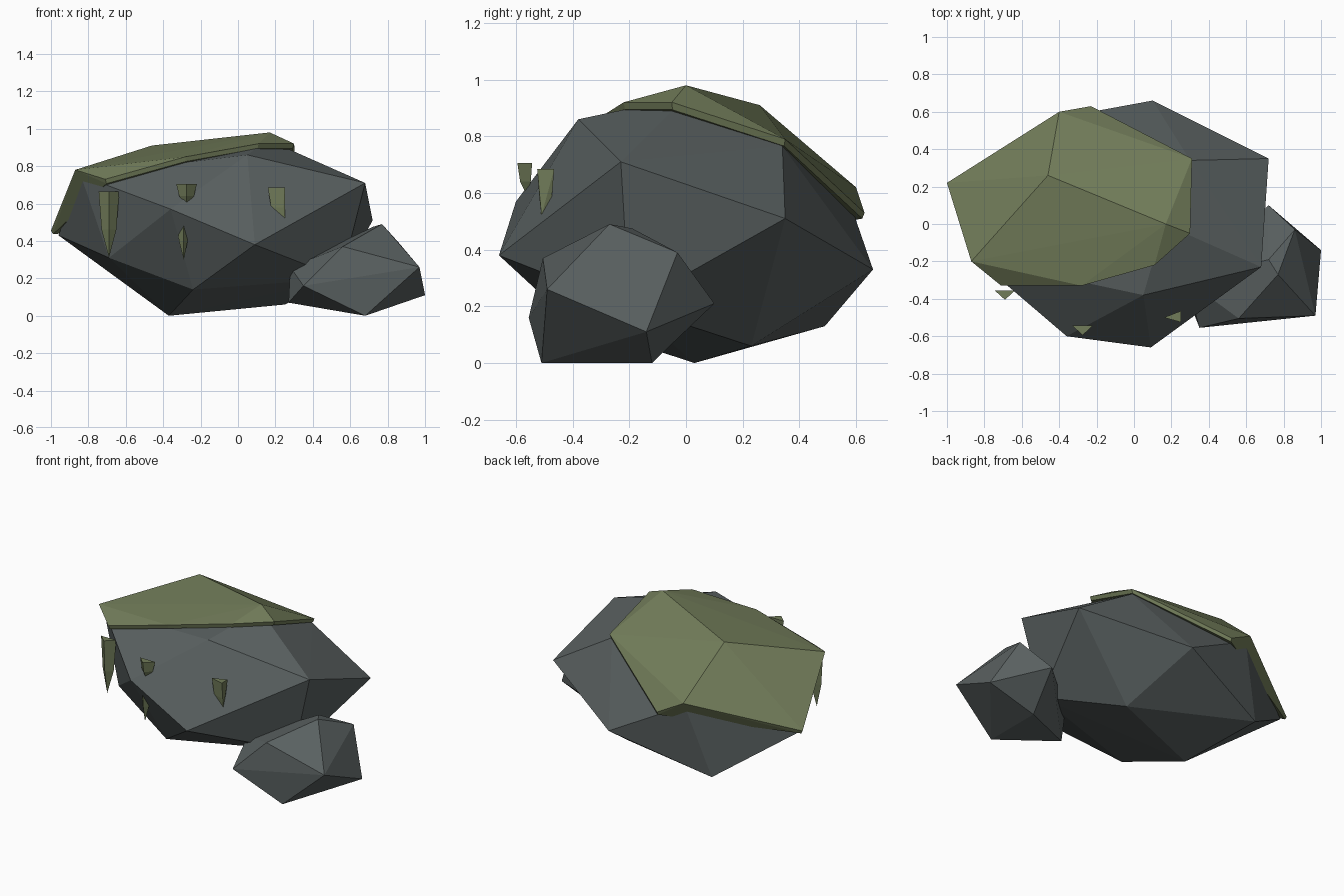
import bpy, bmesh
from mathutils import Vector


def material(name, color):
    m = bpy.data.materials.new(name)
    m.diffuse_color = (*color, 1)
    return m


STONE = material("stone", (0.10, 0.117, 0.117))
MOSS = material("moss", (0.165, 0.20, 0.10))


def hull(name, points, mat):
    """Faceted convex solid wrapped around a few corner points."""
    bm = bmesh.new()
    for p in points:
        bm.verts.new(p)
    res = bmesh.ops.convex_hull(bm, input=bm.verts[:])
    loose = [v for v in bm.verts if not v.link_faces]
    bmesh.ops.delete(bm, geom=loose, context='VERTS')
    bmesh.ops.recalc_face_normals(bm, faces=bm.faces[:])
    me = bpy.data.meshes.new(name)
    bm.to_mesh(me)
    bm.free()
    me.materials.append(mat)
    ob = bpy.data.objects.new(name, me)
    bpy.context.collection.objects.link(ob)
    return ob


# Large boulder
hull("large_rock", [
    (0.09, -0.66, 0.38), (-0.36, -0.60, 0.57), (0.68, -0.23, 0.71),
    (0.05, -0.38, 0.86), (0.72, 0.35, 0.51), (0.10, 0.66, 0.33),
    (0.30, 0.34, 0.765), (0.16, 0.00, 0.94), (-0.45, 0.25, 0.87),
    (-0.84, -0.19, 0.75), (-0.96, 0.21, 0.43), (-0.39, 0.57, 0.59),
    (-0.69, -0.25, 0.31), (-0.24, -0.40, 0.14), (-0.37, 0.03, 0.0),
    (0.25, 0.23, 0.06), (-0.53, 0.49, 0.13), (0.55, -0.20, 0.20),
], STONE)

# Small boulder leaning on it
hull("small_rock", [
    (0.77, -0.27, 0.49), (0.97, -0.49, 0.26), (1.0, -0.14, 0.11),
    (0.86, -0.03, 0.39), (0.35, -0.555, 0.16), (0.56, -0.505, 0.37),
    (0.68, -0.51, 0.0), (0.68, -0.12, 0.0), (0.72, 0.10, 0.21),
    (0.27, -0.35, 0.07), (0.28, -0.30, 0.26), (0.72, -0.19, 0.475),
], STONE)

# Moss cap: crown corners plus a rim that drops slightly onto the stone
rim = [(0.11, -0.22, 0.92), (0.30, -0.05, 0.92), (0.31, 0.35, 0.79),
       (-0.23, 0.63, 0.53), (-1.0, 0.22, 0.455), (-0.71, -0.33, 0.73),
       (-0.28, -0.33, 0.85)]
crown = [(0.17, 0.0, 0.98), (-0.46, 0.26, 0.91), (-0.87, -0.20, 0.78),
         (-0.40, 0.60, 0.62)]
center = Vector((-0.25, 0.1, 0.5))
lower = [center + (Vector(p) - center) * 0.985 - Vector((0, 0, 0.02)) for p in rim]
hull("moss_cap", rim + crown + lower, MOSS)


# Hanging moss drips: three-sided, tapering to a point
def drip(name, tri, top, mid, bottom, tip):
    c = sum((Vector(p) for p in tri), Vector((0, 0))) / 3
    ring = [c.lerp(Vector(p), 0.72) for p in tri]
    pts = [(*p, top) for p in tri] + [(*p, mid) for p in ring]
    hull(name, pts + [(*tip, bottom)], MOSS)


drip("moss_drip_left", [(-0.745, -0.355), (-0.635, -0.355), (-0.69, -0.405)],
     0.665, 0.46, 0.31, (-0.69, -0.37))
drip("moss_drip_upper", [(-0.33, -0.543), (-0.22, -0.543), (-0.275, -0.595)],
     0.705, 0.64, 0.59, (-0.275, -0.56))
drip("moss_drip_lower", [(-0.325, -0.535), (-0.26, -0.535), (-0.29, -0.575)],
     0.49, 0.40, 0.30, (-0.29, -0.55))
drip("moss_drip_right", [(0.16, -0.50), (0.25, -0.465), (0.25, -0.525)],
     0.685, 0.58, 0.52, (0.25, -0.51))
